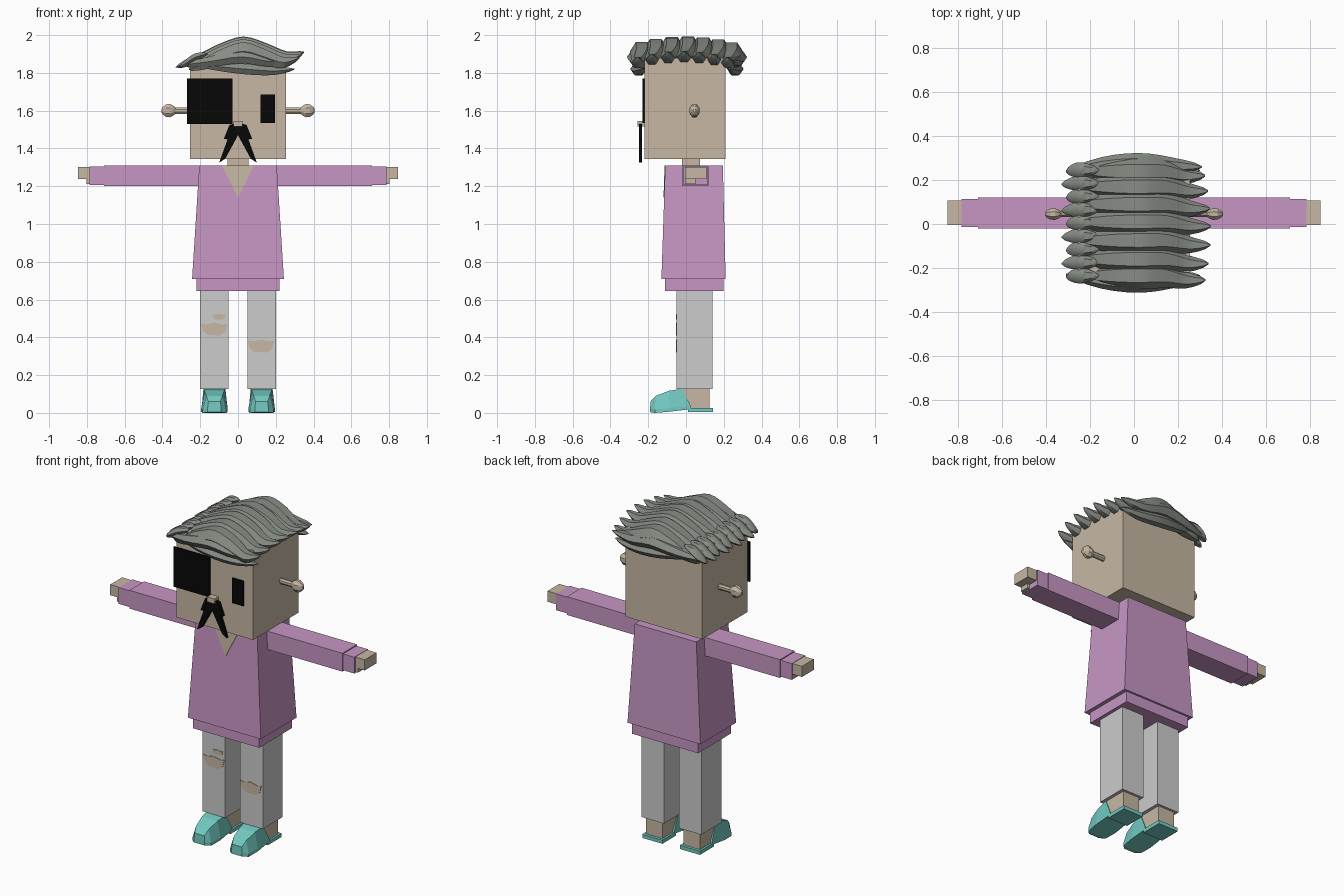
import bpy, bmesh, math
from mathutils import Vector

cube = bpy.data.objects.get("Cube")
if cube:
    bpy.data.objects.remove(cube)


def material(name, *srgb):
    rgb = [((c + 0.055) / 1.055) ** 2.4 if c > 0.04 else c / 12.92 for c in srgb]
    m = bpy.data.materials.new(name)
    m.use_nodes = True
    m.diffuse_color = (*rgb, 1)
    m.node_tree.nodes["Principled BSDF"].inputs["Base Color"].default_value = (*rgb, 1)
    return m


SKIN = material("skin", 0.78, 0.72, 0.64)
PINK = material("pink cloth", 0.78, 0.59, 0.77)
GREY = material("pale grey cloth", 0.80, 0.80, 0.80)
HAIR = material("grey hair", 0.53, 0.55, 0.52)
TEAL = material("teal shoe", 0.45, 0.79, 0.76)
BLACK = material("black", 0.03, 0.03, 0.03)


def loft(name, rings, mat, smooth=False):
    """Skin a solid through matching rings of points."""
    bm = bmesh.new()
    rows = [[bm.verts.new(p) for p in ring] for ring in rings]
    n = len(rows[0])
    for a, b in zip(rows, rows[1:]):
        for i in range(n):
            bm.faces.new((a[i], a[(i + 1) % n], b[(i + 1) % n], b[i]))
    bm.faces.new(rows[0])
    bm.faces.new(rows[-1])
    bmesh.ops.recalc_face_normals(bm, faces=bm.faces)
    mesh = bpy.data.meshes.new(name)
    bm.to_mesh(mesh)
    bm.free()
    mesh.materials.append(mat)
    obj = bpy.data.objects.new(name, mesh)
    bpy.context.collection.objects.link(obj)
    if smooth:
        bpy.ops.object.select_all(action="DESELECT")
        obj.select_set(True)
        bpy.context.view_layer.objects.active = obj
        bpy.ops.object.shade_smooth_by_angle(angle=math.radians(50))
    return obj


def rect(x0, x1, y0, y1, z):
    return [(x0, y0, z), (x1, y0, z), (x1, y1, z), (x0, y1, z)]


def box(name, x0, x1, y0, y1, z0, z1, mat):
    return loft(name, [rect(x0, x1, y0, y1, z0), rect(x0, x1, y0, y1, z1)], mat)


def plate(name, outline, y0, y1, mat, lean=0):
    """Front-facing flat shape; lean moves y with height."""
    return loft(name, [[(x, y + lean * z, z) for x, z in outline] for y in (y0, y1)], mat)


# Head, neck and face
box("head", -0.255, 0.255, -0.22, 0.21, 1.345, 1.88, SKIN)
box("neck", -0.055, 0.055, -0.02, 0.075, 1.29, 1.36, SKIN)
box("right_eye_patch", -0.27, -0.03, -0.23, -0.221, 1.53, 1.77, BLACK)
box("left_eye", 0.12, 0.195, -0.229, -0.22, 1.535, 1.685, BLACK)
box("nose", -0.025, 0.025, -0.258, -0.22, 1.515, 1.545, SKIN)

# Torso with hem and open collar
loft("shirt", [rect(-0.243, 0.243, -0.13, 0.21, 0.71),
               rect(-0.205, 0.205, -0.11, 0.195, 1.31)], PINK)
box("shirt_hem", -0.22, 0.22, -0.112, 0.198, 0.645, 0.72, PINK)
plate("collar_opening", [(-0.085, 1.31), (0.085, 1.31), (0, 1.14)],
      -0.157, -0.152, SKIN, lean=0.0333)

# Shoe cross-sections: y at bottom, y at top, half widths, bottom z, top z
SHOE = [(-0.19, -0.188, 0.036, 0.032, 0.004, 0.06),
        (-0.165, -0.16, 0.062, 0.042, 0.0, 0.09),
        (-0.09, -0.09, 0.07, 0.052, 0.006, 0.117),
        (0.025, -0.022, 0.066, 0.058, 0.02, 0.128)]

for side, s in (("right", -1), ("left", 1)):
    def limb(part, x0, x1, *rest):
        box(side + "_" + part, s * x0, s * x1, *rest)

    # Arms
    limb("sleeve", 0.19, 0.71, -0.02, 0.12, 1.2, 1.31, PINK)
    limb("cuff", 0.71, 0.785, -0.014, 0.114, 1.206, 1.304, PINK)
    limb("hand", 0.78, 0.848, -0.005, 0.108, 1.238, 1.302, SKIN)
    limb("palm", 0.78, 0.802, -0.005, 0.05, 1.212, 1.24, SKIN)

    # Legs and shoes
    limb("leg", 0.05, 0.2, -0.05, 0.14, 0.127, 0.66, GREY)
    limb("ankle", 0.07, 0.18, -0.025, 0.125, 0.02, 0.13, SKIN)
    limb("shoe_sole", 0.058, 0.192, 0.01, 0.142, 0.004, 0.026, TEAL)
    c = s * 0.125
    loft(side + "_shoe",
         [[(c - wb, yb, zb), (c + wb, yb, zb), (c + wb, yb, zb + 0.018),
           (c + wt, yt, zt), (c - wt, yt, zt), (c - wb, yb, zb + 0.018)]
          for yb, yt, wb, wt, zb, zt in SHOE], TEAL)

    # Ear: stalk ending in a faceted knob
    profile = [(0.25, 0.018), (0.332, 0.018), (0.345, 0.03), (0.36, 0.038),
               (0.38, 0.036), (0.398, 0.022), (0.405, 0.01)]
    loft(side + "_ear",
         [[(s * x, 0.045 + 0.75 * r * math.cos(a), 1.6 + r * math.sin(a))
           for a in [math.pi * (k + 0.5) / 4 for k in range(8)]]
          for x, r in profile], SKIN)

    # Moustache half
    plate(side + "_moustache",
          [(0, 1.535), (s * 0.045, 1.525), (s * 0.075, 1.45), (s * 0.055, 1.448),
           (s * 0.1, 1.325), (s * 0.068, 1.345), (0, 1.47)], -0.25, -0.232, BLACK)

# Torn knee patches
TEAR = [(-0.07, 0.03), (-0.045, 0.025), (0, 0.035), (0.045, 0.025), (0.07, 0.03),
        (0.058, -0.015), (0.03, -0.033), (-0.035, -0.03), (-0.06, -0.01)]
for name, cx, cz, w, h in (("right_knee_tear", -0.125, 0.443, 1, 1),
                           ("right_small_tear", -0.1, 0.508, 0.5, 0.45),
                           ("left_knee_tear", 0.122, 0.353, 1, 1)):
    plate(name, [(cx + w * x, cz + h * z) for x, z in TEAR], -0.053, -0.048, SKIN)


def lock(name, path, height, width):
    """Tapered hair lock swept along path, fattest in the middle."""
    pts = [Vector(p) for p in path]
    fine = []
    for i in range(len(pts) - 1):
        p0, p1, p2, p3 = (pts[max(0, min(len(pts) - 1, i + k))] for k in (-1, 0, 1, 2))
        for t in (0, 1 / 3, 2 / 3):
            fine.append(0.5 * (2 * p1 + (p2 - p0) * t + (2 * p0 - 5 * p1 + 4 * p2 - p3) * t**2
                               + (3 * p1 - p0 - 3 * p2 + p3) * t**3))
    fine.append(pts[-1])
    rings = []
    for i, p in enumerate(fine):
        f = 0.06 + 0.94 * math.sin(math.pi * i / (len(fine) - 1)) ** 0.8
        rings.append([p + Vector((0, width * f * math.cos(a), height * f * math.sin(a)))
                      for a in [math.tau * k / 6 for k in range(6)]])
    loft(name, rings, HAIR, smooth=True)


# Swept locks over the crown
CROWN = [(-0.28, 1.85), (-0.2, 1.875), (-0.09, 1.915), (0.03, 1.945),
         (0.15, 1.915), (0.26, 1.885), (0.35, 1.91)]
for i, y in enumerate((-0.235, -0.16, -0.075, 0.01, 0.09, 0.17, 0.24)):
    drop = 0.55 * y * y
    lock(f"crown_lock_{i + 1}",
         [(x * (1 - 1.3 * y * y), y - 0.02 * (x > 0.2), z - drop) for x, z in CROWN],
         0.055, 0.062)

# Lower locks hanging over the front and back edges
for side, y in (("front", -0.255), ("back", 0.265)):
    lock(side + "_upper_lock", [(-0.31, y * 0.9, 1.84), (-0.15, y, 1.86), (0.02, y * 1.03, 1.885),
                                (0.17, y, 1.86), (0.31, y * 0.98, 1.87)], 0.04, 0.05)
    lock(side + "_lower_lock", [(-0.27, y * 0.85, 1.85), (-0.12, y * 0.96, 1.835),
                                (0.04, y * 1.0, 1.82), (0.19, y * 0.96, 1.81),
                                (0.3, y * 0.92, 1.82)], 0.032, 0.04)

# Short curled tips along the right side
for i in range(9):
    y = -0.235 + 0.06 * i
    out = -0.31 - 0.02 * (i % 2)
    lock(f"side_tip_{i + 1}", [(-0.16, y, 1.9), (-0.22, y, 1.885), (-0.27, y, 1.855),
                               (out, y - 0.005, 1.83)], 0.026, 0.036)
